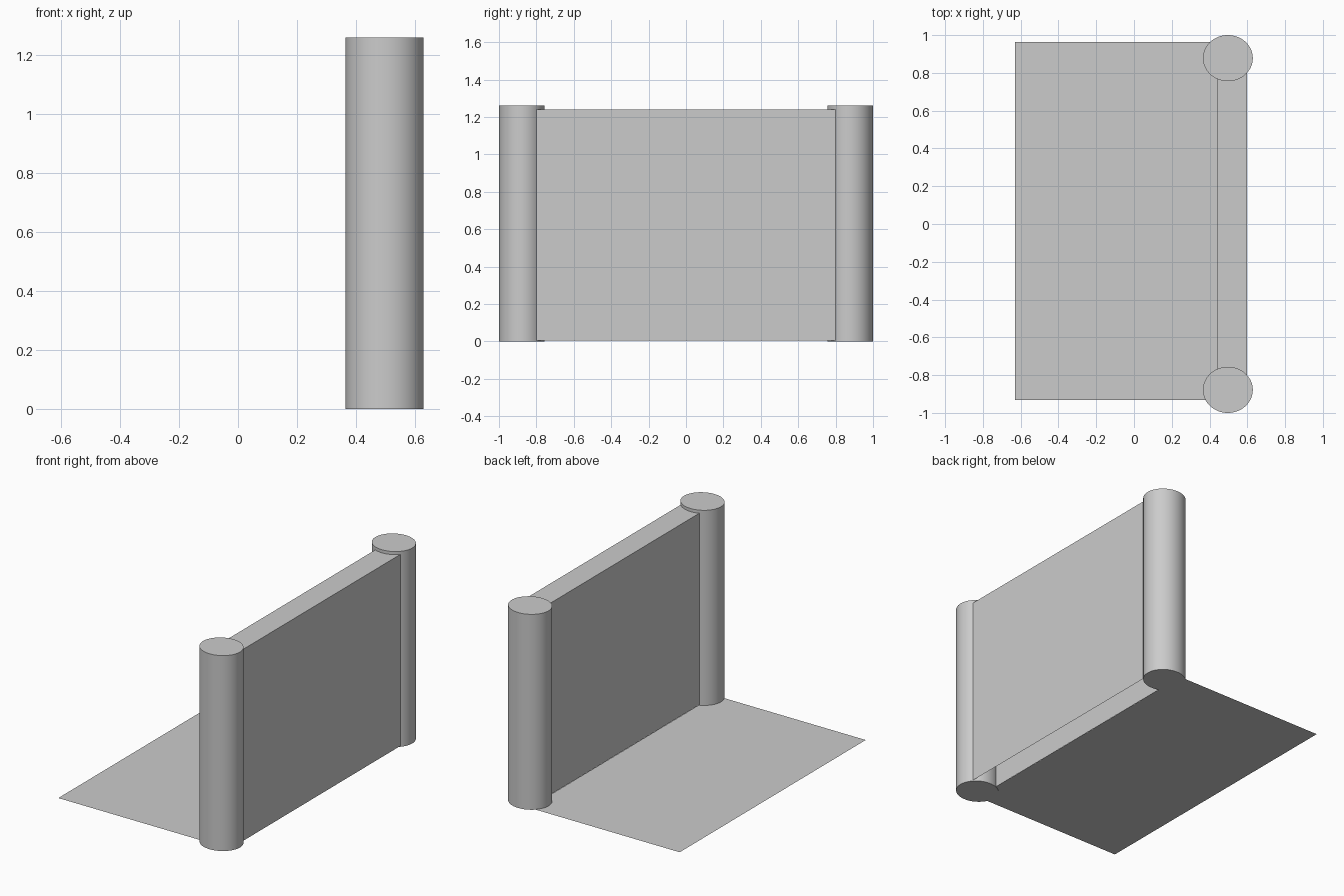
import bpy
import bmesh

if "Cube" in bpy.data.objects:
    bpy.data.objects.remove(bpy.data.objects["Cube"])


def finish(name, bm):
    mesh = bpy.data.meshes.new(name)
    bm.to_mesh(mesh)
    bm.free()
    obj = bpy.data.objects.new(name, mesh)
    bpy.context.collection.objects.link(obj)
    return obj


# Oval end columns, mirrored front to back
HEIGHT = 1.26
for name, side in (("front_column", -1), ("back_column", 1)):
    bpy.ops.mesh.primitive_cylinder_add(
        vertices=64, radius=1, depth=1, location=(0.497, side * 0.878, HEIGHT / 2))
    column = bpy.context.object
    column.name = name
    column.scale = (0.132, 0.122, HEIGHT)
    bpy.ops.object.transform_apply(location=False, rotation=False, scale=True)
    bpy.ops.object.shade_smooth_by_angle()

# Hollow wall panel: two sides and a top, open underneath and at the ends
bm = bmesh.new()
profile = [(0.442, 0.005), (0.442, 1.24), (0.598, 1.24), (0.598, 0.005)]
front, back = ([bm.verts.new((x, y, z)) for x, z in profile] for y in (-0.802, 0.802))
for i in range(3):
    bm.faces.new((front[i], front[i + 1], back[i + 1], back[i]))
bmesh.ops.recalc_face_normals(bm, faces=bm.faces)
finish("wall_panel", bm)

# Thin floor sheet on the left of the wall
bm = bmesh.new()
corners = [(-0.63, -0.931), (0.445, -0.931), (0.445, 0.964), (-0.63, 0.964)]
bm.faces.new([bm.verts.new((x, y, 0.002)) for x, y in corners])
finish("floor_sheet", bm)
